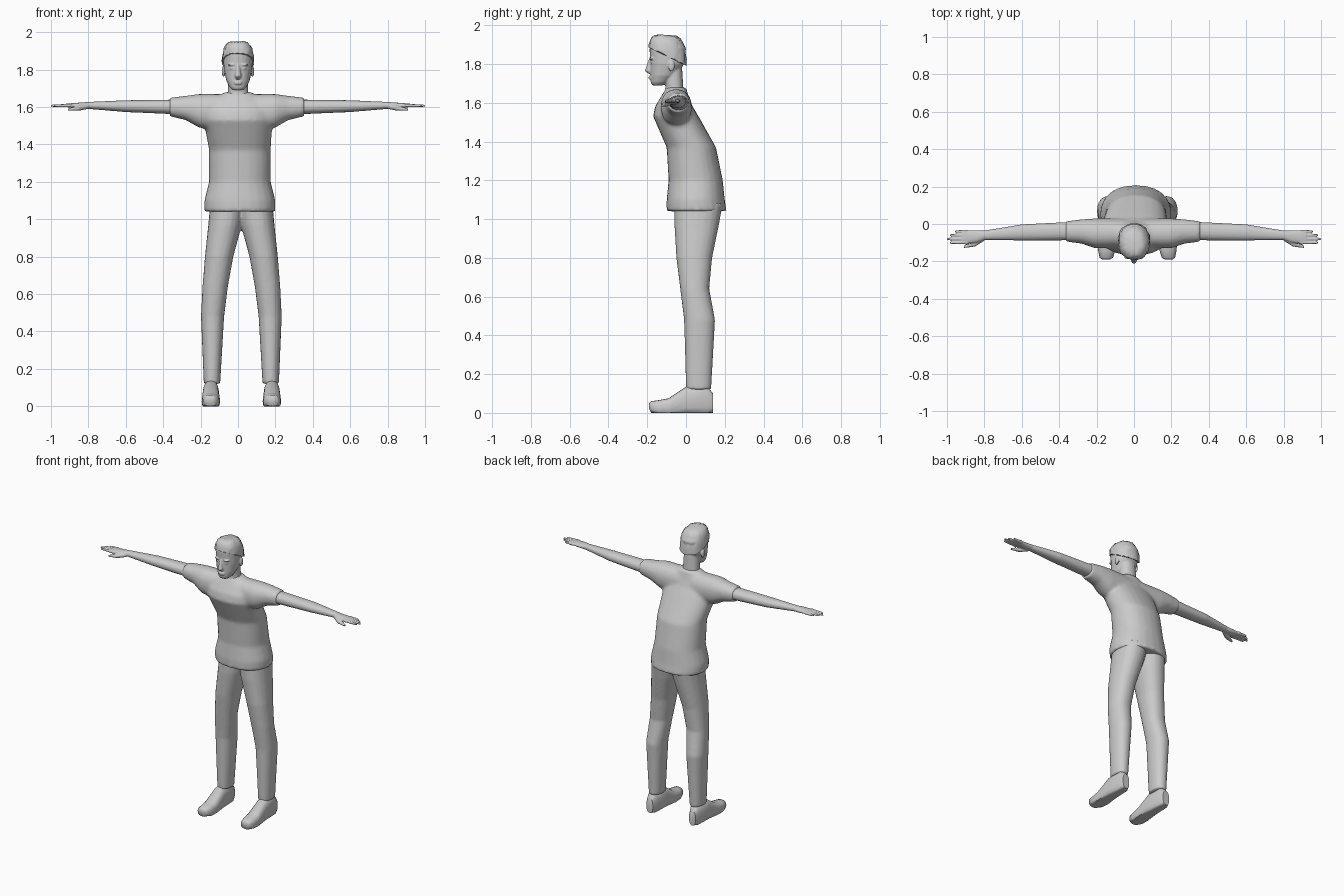
import bpy
import bmesh
import math
import random
from mathutils import Matrix, Vector

cube = bpy.data.objects.get("Cube")
if cube:
    bpy.data.objects.remove(cube)
random.seed(4)

grey = bpy.data.materials.new("plain grey")
grey.use_nodes = True
colour = (0.6, 0.6, 0.6, 1)
grey.diffuse_color = colour
grey.node_tree.nodes["Principled BSDF"].inputs["Base Color"].default_value = colour

# Order of (along, across, depth) coordinates for each loft axis
PLANES = {"x": (0, 1, 2), "y": (1, 0, 2), "z": (2, 0, 1)}


def loft(bm, axis, rings, sides=20, power=2.2):
    """Skin oval rings: (position, middle, half width, low, high, optional tilt)."""
    along, across, depth = PLANES[axis]
    loops = []
    for position, middle, half, low, high, *tilt in rings:
        loop = []
        for i in range(sides):
            angle = math.tau * i / sides
            c, s = math.cos(angle), math.sin(angle)
            u = math.copysign(abs(c) ** (2 / power), c)
            v = math.copysign(abs(s) ** (2 / power), s) * (high - low) / 2
            co = Vector()
            co[across] = middle + half * u
            co[depth] = (low + high) / 2 + v
            co[along] = position + sum(tilt) * v
            loop.append(bm.verts.new(co))
        loops.append(loop)
    for lower, upper in zip(loops, loops[1:]):
        for i in range(sides):
            j = (i + 1) % sides
            bm.faces.new((lower[i], lower[j], upper[j], upper[i]))
    bm.faces.new(loops[0])
    bm.faces.new(loops[-1])


def blob(bm, centre, size):
    """Add a stretched ball."""
    matrix = Matrix.Translation(centre) @ Matrix.Diagonal(size).to_4x4()
    bmesh.ops.create_uvsphere(bm, u_segments=14, v_segments=10, radius=1, matrix=matrix)


def mirror(bm, middle=0.0):
    """Add a copy of everything, reflected across x = middle."""
    copy = bmesh.ops.duplicate(bm, geom=bm.verts[:] + bm.edges[:] + bm.faces[:])
    for item in copy["geom"]:
        if isinstance(item, bmesh.types.BMVert):
            item.co.x = 2 * middle - item.co.x


def finish(name, bm, voxel=0, passes=3):
    """Make the object; with a voxel size, fuse its overlapping pieces."""
    bmesh.ops.recalc_face_normals(bm, faces=bm.faces[:])
    mesh = bpy.data.meshes.new(name)
    bm.to_mesh(mesh)
    bm.free()
    obj = bpy.data.objects.new(name, mesh)
    bpy.context.collection.objects.link(obj)
    mesh.materials.append(grey)
    bpy.ops.object.select_all(action="DESELECT")
    obj.select_set(True)
    bpy.context.view_layer.objects.active = obj
    bpy.ops.object.shade_smooth_by_angle(angle=math.radians(45))
    if voxel:
        fuse = obj.modifiers.new("fuse", "REMESH")
        fuse.mode = "VOXEL"
        fuse.voxel_size = voxel
        fuse.use_smooth_shade = True
        soften = obj.modifiers.new("soften", "SMOOTH")
        soften.iterations = passes
        soften.factor = 0.5


# Shirt: wide short sleeves, mirrored, then the leaning torso
bm = bmesh.new()
loft(bm, "x", [
    (.04, -.05, .08, 1.46, 1.67),
    (.2, -.05, .08, 1.49, 1.67),
    (.27, -.04, .065, 1.53, 1.66),
    (.355, -.04, .055, 1.55, 1.65),
])
mirror(bm, -.005)
loft(bm, "z", [
    (1.04, .01, .19, -.1, .21),
    (1.1, .01, .19, -.1, .2),
    (1.2, .01, .165, -.09, .19),
    (1.37, .01, .165, -.1, .155),
    (1.53, 0, .185, -.17, .065),
    (1.58, 0, .18, -.16, .035),
    (1.63, 0, .15, -.13, .015),
    (1.68, 0, .07, -.1, 0),
], sides=24)
finish("shirt", bm, voxel=.011, passes=5)

# Trousers: two legs meeting at the hips, splayed about the body's middle
stance = .018
bm = bmesh.new()
loft(bm, "z", [
    (.12, .175, .044, 0, .13),
    (.48, .172, .062, -.01, .15),
    (.64, .158, .068, -.03, .12),
    (.8, .137, .076, -.05, .135),
    (.97, .105, .09, -.06, .17),
    (1.08, .09, .095, -.06, .19),
])
mirror(bm, stance)
finish("trousers", bm, voxel=.009)

# Shoes: low toes and raised ankles, cut flat at the ground
bm = bmesh.new()
loft(bm, "y", [
    (-.19, .185, .02, .02, .05),
    (-.18, .184, .036, 0, .06),
    (-.14, .182, .046, -.02, .066),
    (-.09, .181, .049, -.02, .075),
    (0, .181, .043, -.02, .135),
    (.11, .181, .038, -.02, .135),
    (.14, .182, .025, 0, .1),
], power=2.6)
for vert in bm.verts:
    vert.co.z = max(vert.co.z, 0)
mirror(bm, stance)
finish("shoes", bm)

# Arms and palms
bm = bmesh.new()
loft(bm, "x", [
    (.3, -.037, .05, 1.56, 1.64),
    (.6, -.045, .043, 1.573, 1.636),
    (.8, -.06, .025, 1.59, 1.627),
    (.84, -.067, .033, 1.59, 1.624),
    (.92, -.07, .037, 1.6, 1.618),
])

# Fingers, spread side by side, and thumbs
for number, tip in enumerate((.958, .985, 1, .985)):
    y = -.04 - number * .02
    loft(bm, "x", [
        (.89, y, .009, 1.598, 1.618),
        (tip - .01, y, .007, 1.6, 1.614),
        (tip, y, .004, 1.603, 1.61),
    ], sides=10)
loft(bm, "x", [
    (.8, -.075, .015, 1.59, 1.615),
    (.85, -.105, .016, 1.58, 1.607),
    (.91, -.122, .007, 1.58, 1.592),
], sides=10)
mirror(bm)
finish("arms", bm, voxel=.004, passes=2)

# Head and neck
bm = bmesh.new()
loft(bm, "z", [
    (1.69, 0, .028, -.174, -.12),
    (1.705, 0, .044, -.182, -.09),
    (1.74, 0, .062, -.184, -.05),
    (1.8, 0, .076, -.185, -.01),
    (1.88, 0, .08, -.188, 0),
    (1.92, 0, .065, -.17, -.02),
], sides=24)
loft(bm, "z", [
    (1.63, 0, .07, -.115, 0),
    (1.68, 0, .055, -.106, -.014),
    (1.78, 0, .052, -.12, -.02),
])

# Nose, lips, brows, eyes and ears, fused into the head
loft(bm, "z", [
    (1.75, 0, .012, -.195, -.16),
    (1.765, 0, .018, -.213, -.16),
    (1.83, 0, .009, -.19, -.16),
], sides=12)
for z in (1.735, 1.725):
    blob(bm, (0, -.18, z), (.023, .014, .005))
for side in (-1, 1):
    blob(bm, (side * .032, -.176, 1.826), (.024, .013, .006))
    blob(bm, (side * .031, -.171, 1.807), (.014, .013, .006))
    blob(bm, (side * .078, -.075, 1.79), (.009, .017, .029))
finish("head", bm, voxel=.0045, passes=2)

# Short hair: a flattened dome dipping toward the nape, roughened into tufts
bm = bmesh.new()
rings = []
layers = 7
for layer in range(layers):
    rise = layer / layers
    angle = rise * math.pi / 2
    spread = math.sqrt(math.cos(angle))
    reach = .098 * spread
    rings.append((1.84 + .11 * math.sin(angle), 0, .086 * spread,
                  -.094 - reach, -.094 + reach, (rise - 1) / 2))
loft(bm, "z", rings, sides=40)
for vert in bm.verts:
    vert.co += Vector([random.uniform(-.003, .003) for axis in PLANES])
finish("hair", bm)
